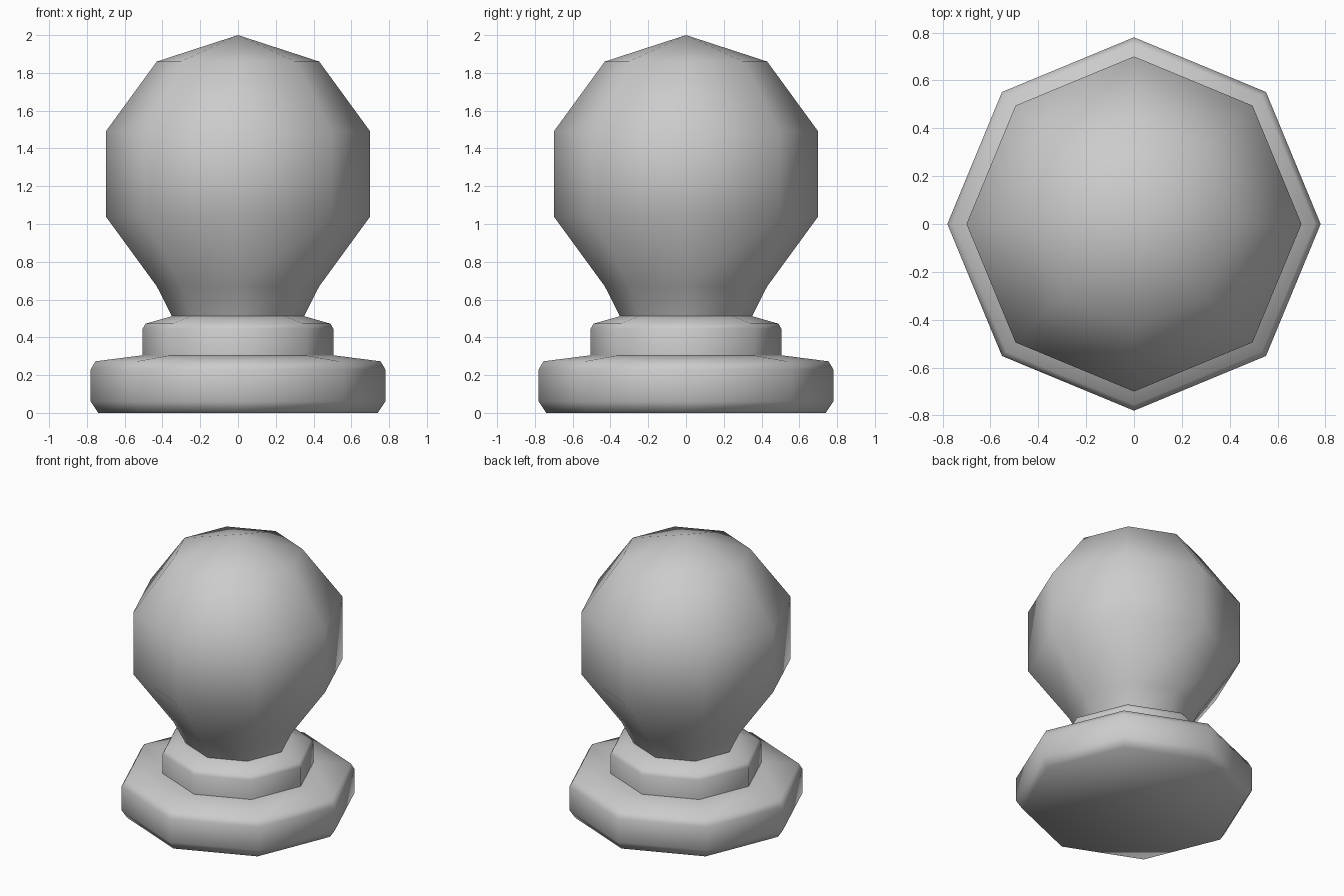
import bpy, bmesh
from math import cos, sin, pi, radians

if "Cube" in bpy.data.objects:
    bpy.data.objects.remove(bpy.data.objects["Cube"])

SIDES = 8


def turned(name, profile, cap_bottom=False):
    """Turn a (radius, height) profile around z with eight sides."""
    bm = bmesh.new()
    rings = []
    for r, z in profile:
        if r == 0:
            rings.append([bm.verts.new((0, 0, z))] * SIDES)
        else:
            rings.append([bm.verts.new((r * cos(2 * pi * i / SIDES),
                                        r * sin(2 * pi * i / SIDES), z))
                          for i in range(SIDES)])
    for low, high in zip(rings, rings[1:]):
        for i in range(SIDES):
            j = (i + 1) % SIDES
            corners = [low[i], low[j], high[j], high[i]]
            bm.faces.new(list(dict.fromkeys(corners)))
    if cap_bottom:
        bm.faces.new(rings[0][::-1])
    mesh = bpy.data.meshes.new(name)
    bm.to_mesh(mesh)
    bm.free()
    obj = bpy.data.objects.new(name, mesh)
    bpy.context.collection.objects.link(obj)
    bpy.ops.object.select_all(action='DESELECT')
    obj.select_set(True)
    bpy.context.view_layer.objects.active = obj
    bpy.ops.object.shade_smooth_by_angle(angle=radians(65))
    return obj


# Wide foot with a chamfered rim and sloping top
turned("base", [(0.74, 0), (0.78, 0.06), (0.78, 0.23), (0.755, 0.273),
                (0.505, 0.305)], cap_bottom=True)

# Narrower step above the foot
turned("collar", [(0.505, 0.305), (0.505, 0.445), (0.49, 0.472),
                  (0.35, 0.512)])

# Flared neck running into the round knob
turned("knob", [(0.35, 0.512), (0.43, 0.67), (0.70, 1.04), (0.70, 1.49),
                (0.43, 1.86), (0, 2.0)])
